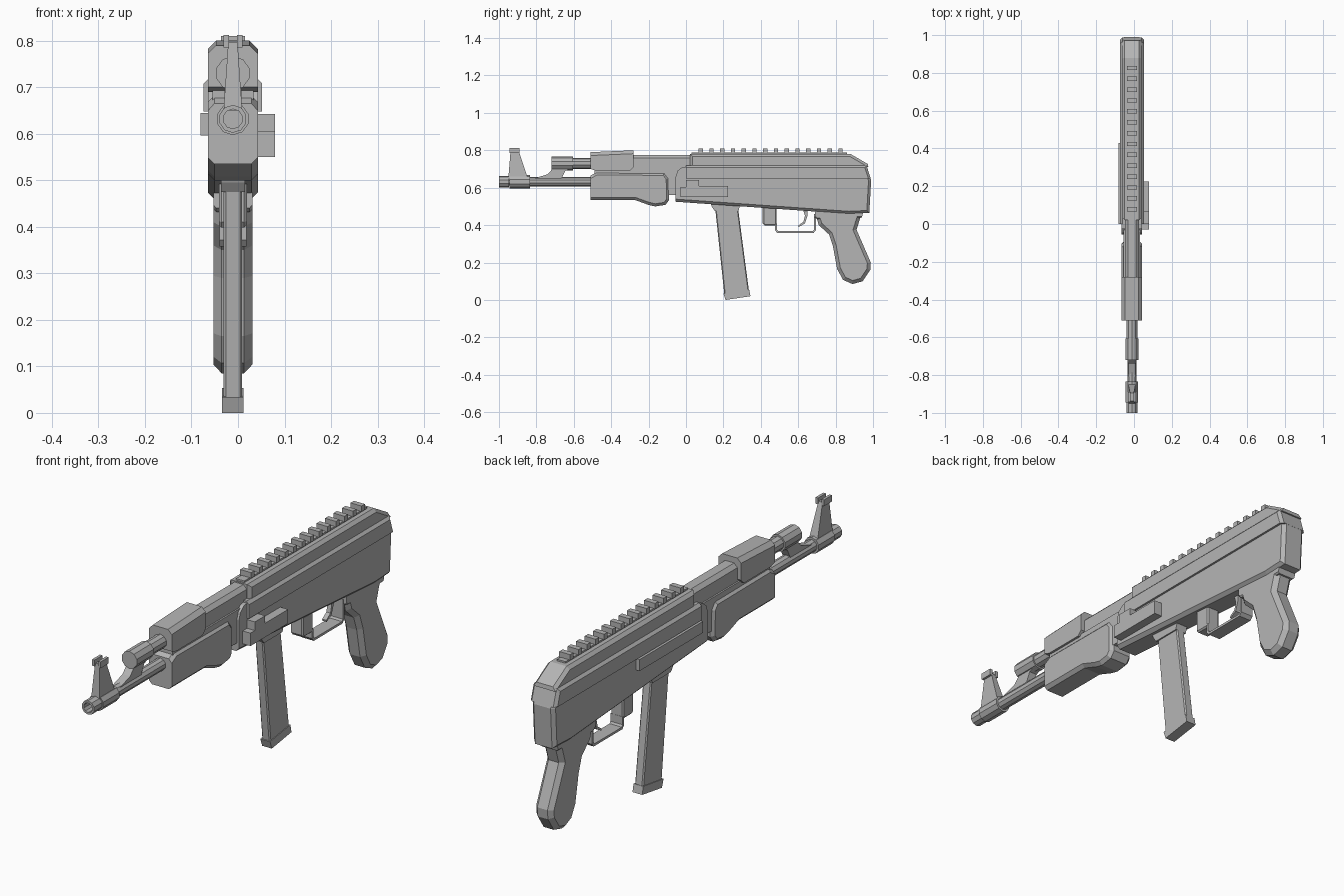
import bpy, bmesh, math
from mathutils import Vector, Matrix

cube = bpy.data.objects.get("Cube")
if cube:
    bpy.data.objects.remove(cube, do_unlink=True)

CX = -0.011          # centre plane of the body
grey = bpy.data.materials.new("plain grey")
grey.use_nodes = True
grey.diffuse_color = (0.46, 0.46, 0.46, 1)
grey.node_tree.nodes["Principled BSDF"].inputs["Base Color"].default_value = (0.46, 0.46, 0.46, 1)


def finish(name, bm):
    bmesh.ops.recalc_face_normals(bm, faces=bm.faces)
    mesh = bpy.data.meshes.new(name)
    bm.to_mesh(mesh)
    bm.free()
    mesh.materials.append(grey)
    ob = bpy.data.objects.new(name, mesh)
    bpy.context.scene.collection.objects.link(ob)
    return ob


def prism(name, pts, half, bevel=0, rule=None, x=CX, widen=None):
    """Side outline (y, z) extruded across x; side rims chamfered where rule(y, z) holds."""
    bm = bmesh.new()
    face = bm.faces.new([bm.verts.new((-half, y, z)) for y, z in pts])
    ext = bmesh.ops.extrude_face_region(bm, geom=[face])["geom"]
    bmesh.ops.translate(bm, verts=[v for v in ext if isinstance(v, bmesh.types.BMVert)],
                        vec=(2 * half, 0, 0))
    bmesh.ops.recalc_face_normals(bm, faces=bm.faces)
    if bevel:
        rims = []
        for e in bm.edges:
            a, b = (v.co for v in e.verts)
            mid = (a + b) / 2
            if abs(a.x - b.x) < 1e-5 and (rule is None or rule(mid.y, mid.z)):
                rims.append(e)
        bmesh.ops.bevel(bm, geom=rims, offset=bevel, segments=1, affect='EDGES',
                        profile=0.5, clamp_overlap=True)
    for v in bm.verts:
        v.co.x = v.co.x * (widen(v.co.z) if widen else 1) + x
    return finish(name, bm)


def box(name, x, y, z):
    bm = bmesh.new()
    size = [b - a for a, b in (x, y, z)]
    mid = [(a + b) / 2 for a, b in (x, y, z)]
    bmesh.ops.create_cube(bm, size=1, matrix=Matrix.Translation(mid) @ Matrix.Diagonal(size + [1]))
    return finish(name, bm)


def tube(name, y0, y1, z, r, sides=10, hole=0):
    """Cylinder along y, with an optional bore in its front end."""
    bm = bmesh.new()
    m = Matrix.Translation((CX, (y0 + y1) / 2, z)) @ Matrix.Rotation(math.pi / 2, 4, 'X')
    bmesh.ops.create_cone(bm, cap_ends=True, segments=sides, radius1=r, radius2=r,
                          depth=y1 - y0, matrix=m)
    if hole:
        cap = min(bm.faces, key=lambda f: f.calc_center_median().y)
        bmesh.ops.inset_region(bm, faces=[cap], thickness=r - hole)
        ext = bmesh.ops.extrude_face_region(bm, geom=[cap])["geom"]
        bmesh.ops.translate(bm, verts=[v for v in ext if isinstance(v, bmesh.types.BMVert)],
                            vec=(0, 0.06, 0))
        if cap.is_valid:
            bm.faces.remove(cap)
    return finish(name, bm)


# Receiver: lower body, raised band, and top cover with a sloped rear
prism("receiver_body",
      [(-.055, .525), (-.055, .66), (-.045, .69), (-.02, .71), (.02, .715), (.965, .715),
       (.99, .64), (.98, .465), (.87, .46)],
      .054, .014, lambda y, z: z < .53 or y > .96)
prism("receiver_band", [(.0, .648), (.0, .72), (.965, .72), (.988, .648)],
      .063, .012, lambda y, z: z > .7 or y > .95)
prism("top_cover", [(.022, .71), (.022, .78), (.88, .78), (.972, .727), (.975, .71)],
      .052, .024, lambda y, z: z > .72)

# Accessory rail
box("rail_base", (CX - .02, CX + .02), (.03, .86), (.77, .787))
for i in range(14):
    y = .067 + i * .0575
    box("rail_tooth", (CX - .026, CX + .026), (y, y + .023), (.785, .81))

# Side plates
prism("charging_plate",
      [(-.03, .55), (-.03, .605), (0, .605), (0, .642), (.07, .642), (.07, .61),
       (.225, .61), (.225, .55)], .022, x=.058)
box("side_plate", (-.081, -.06), (0, .43), (.596, .645))

# Handguards, gas tube and inner core
prism("lower_handguard",
      [(-.51, .665), (-.48, .682), (-.115, .68), (-.092, .65), (-.09, .535), (-.11, .508),
       (-.165, .5), (-.2, .508), (-.275, .535), (-.51, .535)],
      .054, .014, lambda y, z: y > -.5)
prism("upper_handguard",
      [(-.51, .7), (-.51, .79), (-.28, .8), (-.28, .71), (-.3, .69), (-.48, .69)],
      .054, .018, lambda y, z: z > .78)
prism("gas_tube_cover", [(-.3, .68), (-.3, .775), (.03, .775), (.03, .68)],
      .037, .016, lambda y, z: z > .77)
box("handguard_core", (CX - .044, CX + .044), (-.49, -.02), (.56, .70))

# Barrel group
tube("barrel", -.9, -.45, .632, .026)
tube("muzzle", -1, -.945, .632, .03, hole=.021)
tube("front_sight_collar", -.945, -.835, .632, .035)
tube("gas_block", -.72, -.605, .73, .037)
tube("gas_cylinder", -.61, -.48, .73, .03)
prism("gas_bracket", [(-.81, .65), (-.74, .672), (-.71, .705), (-.61, .705), (-.645, .69),
                      (-.665, .65)], .018)

# Front sight
prism("front_sight_post", [(-.95, .65), (-.938, .797), (-.895, .797), (-.845, .65)],
      .02, widen=lambda z: 1 - .5 * (z - .65) / .147)
for s in (-1, 1):
    x = CX + s * .0145
    box("front_sight_ear", (x - .006, x + .006), (-.943, -.89), (.785, .812))

# Magazine
prism("magazine_lip", [(.13, .52), (.14, .495), (.155, .475), (.28, .475), (.29, .51)], .026)
prism("magazine", [(.155, .5), (.205, .03), (.337, .045), (.277, .5)],
      .02, .005, lambda y, z: .1 < z < .45)
prism("magazine_base", [(.2, .034), (.212, 0), (.345, .02), (.338, .054)], .023)

# Trigger group
prism("guard_block", [(.41, .51), (.41, .41), (.42, .398), (.485, .398), (.485, .51)], .03, .006,
      lambda y, z: z < .5)
prism("trigger_guard",
      [(.476, .41), (.476, .372), (.488, .358), (.682, .358), (.694, .372), (.694, .46),
       (.684, .46), (.684, .376), (.678, .368), (.492, .368), (.486, .376), (.486, .41)], .029)
prism("trigger", [(.62, .5), (.636, .45), (.628, .418), (.6, .398), (.602, .39), (.635, .408),
                  (.65, .45), (.648, .5)], .01)

# Grip
prism("grip_collar", [(.69, .48), (.69, .44), (.7, .432), (.94, .44), (.95, .48)], .042, .006,
      lambda y, z: z < .45)
prism("grip",
      [(.695, .45), (.71, .4), (.765, .35), (.785, .29), (.808, .165), (.84, .107), (.89, .085),
       (.945, .1), (.985, .16), (.988, .2), (.912, .375), (.935, .45)], .042, .018,
      lambda y, z: z < .445)
